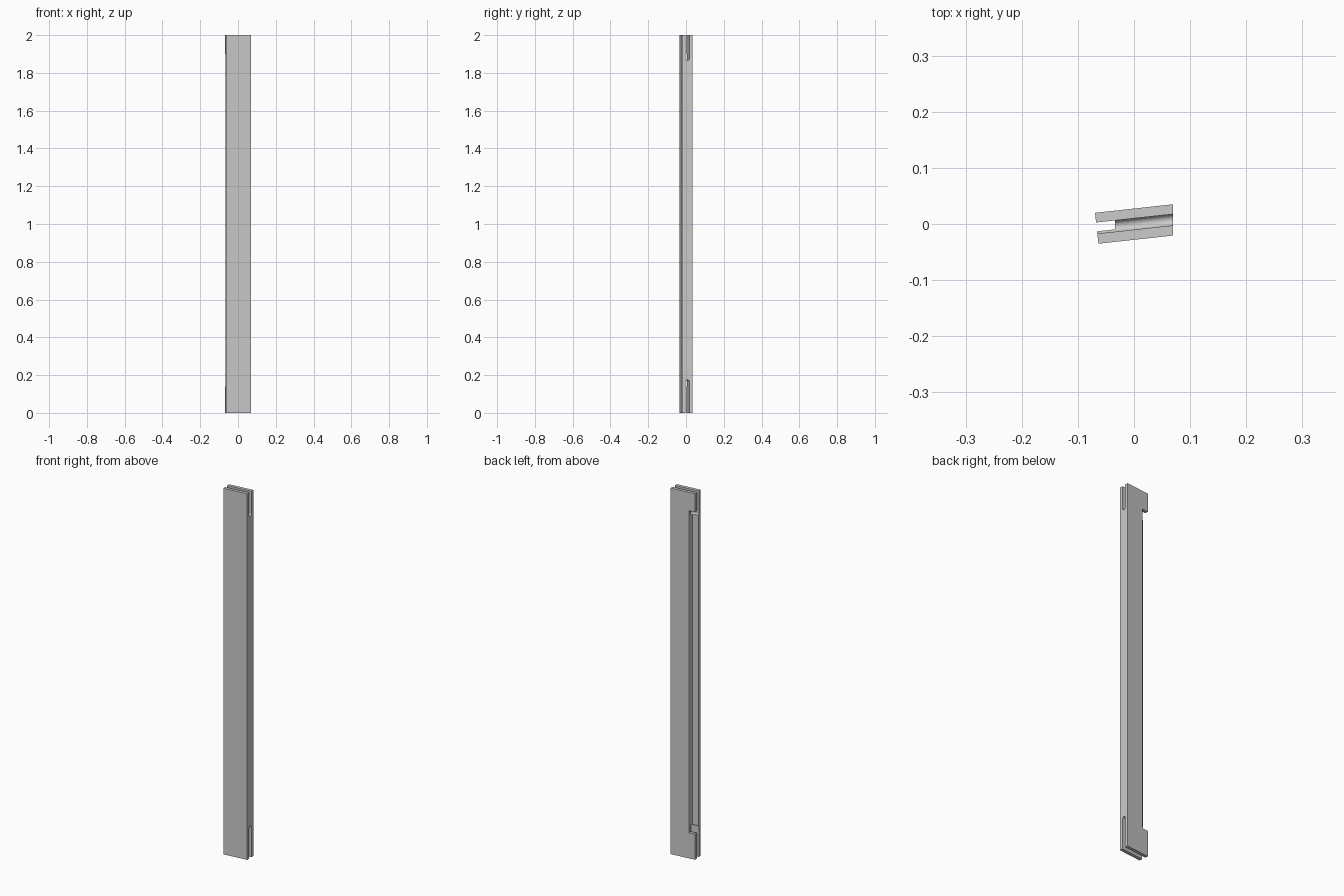
import bpy, bmesh, math
from mathutils import Vector

if "Cube" in bpy.data.objects:
    bpy.data.objects.remove(bpy.data.objects["Cube"])

SLOPE, RIGHT, HEIGHT = 0.109, 0.0695, 2.0
BACK, FRONT = 0.0351, -0.0206            # face offsets, measured at the right edge
SLOT_HI, SLOT_LO, GROOVE_LO = 0.0176, -0.0025, 0.0017
GROOVE_X = -0.0335


def at(x, c):
    """Point on the slanted line that meets the right edge at y = c."""
    return (x, c + SLOPE * (x - RIGHT))


def left(c):
    """Point on the left edge, which is square to the slanted faces."""
    x = -RIGHT + SLOPE * (BACK - c)
    return at(x, c)


def prism(name, loop, direction):
    bm = bmesh.new()
    face = bm.faces.new([bm.verts.new(p) for p in loop])
    ext = bmesh.ops.extrude_face_region(bm, geom=[face])
    moved = [g for g in ext["geom"] if isinstance(g, bmesh.types.BMVert)]
    bmesh.ops.translate(bm, verts=moved, vec=Vector(direction))
    bmesh.ops.recalc_face_normals(bm, faces=bm.faces)
    me = bpy.data.meshes.new(name)
    bm.to_mesh(me)
    bm.free()
    ob = bpy.data.objects.new(name, me)
    bpy.context.collection.objects.link(ob)
    return ob


# Stile with a glazing groove along its whole left edge
section = [at(RIGHT, FRONT), at(RIGHT, BACK), left(BACK), left(SLOT_HI),
           at(GROOVE_X, SLOT_HI), at(GROOVE_X, GROOVE_LO),
           left(GROOVE_LO), left(FRONT)]
stile = prism("frame_stile", [(x, y, 0) for x, y in section], (0, 0, HEIGHT))

# Open joint slots with rounded ends, bottom and top
cutters = []
mid, rad = (SLOT_HI + SLOT_LO) / 2, (SLOT_HI - SLOT_LO) / 2
for name, end, apex, s in (("bottom_slot_cutter", -0.1, 0.175, 1),
                           ("top_slot_cutter", HEIGHT + 0.1, 1.866, -1)):
    pts = [(SLOT_LO, end), (SLOT_HI, end)]
    pts += [(mid + rad * math.cos(a), apex + s * rad * (math.sin(a) - 1))
            for a in (math.pi * i / 12 for i in range(13))]
    x0 = -0.15
    loop = [(*at(x0, c), z) for c, z in pts]
    cutters.append(prism(name, loop, (0.3, 0.3 * SLOPE, 0)))

# Rebate that removes the back lip between the two end tabs
rebate = [at(GROOVE_X, 0.006), at(GROOVE_X, 0.08), at(-0.12, 0.08), at(-0.12, 0.006)]
cutters.append(prism("rebate_cutter", [(x, y, 0.14) for x, y in rebate], (0, 0, 1.76)))

for c in cutters:
    c.hide_render = True
    c.hide_viewport = True
    mod = stile.modifiers.new(c.name, "BOOLEAN")
    mod.operation = "DIFFERENCE"
    mod.solver = "EXACT"
    mod.object = c
